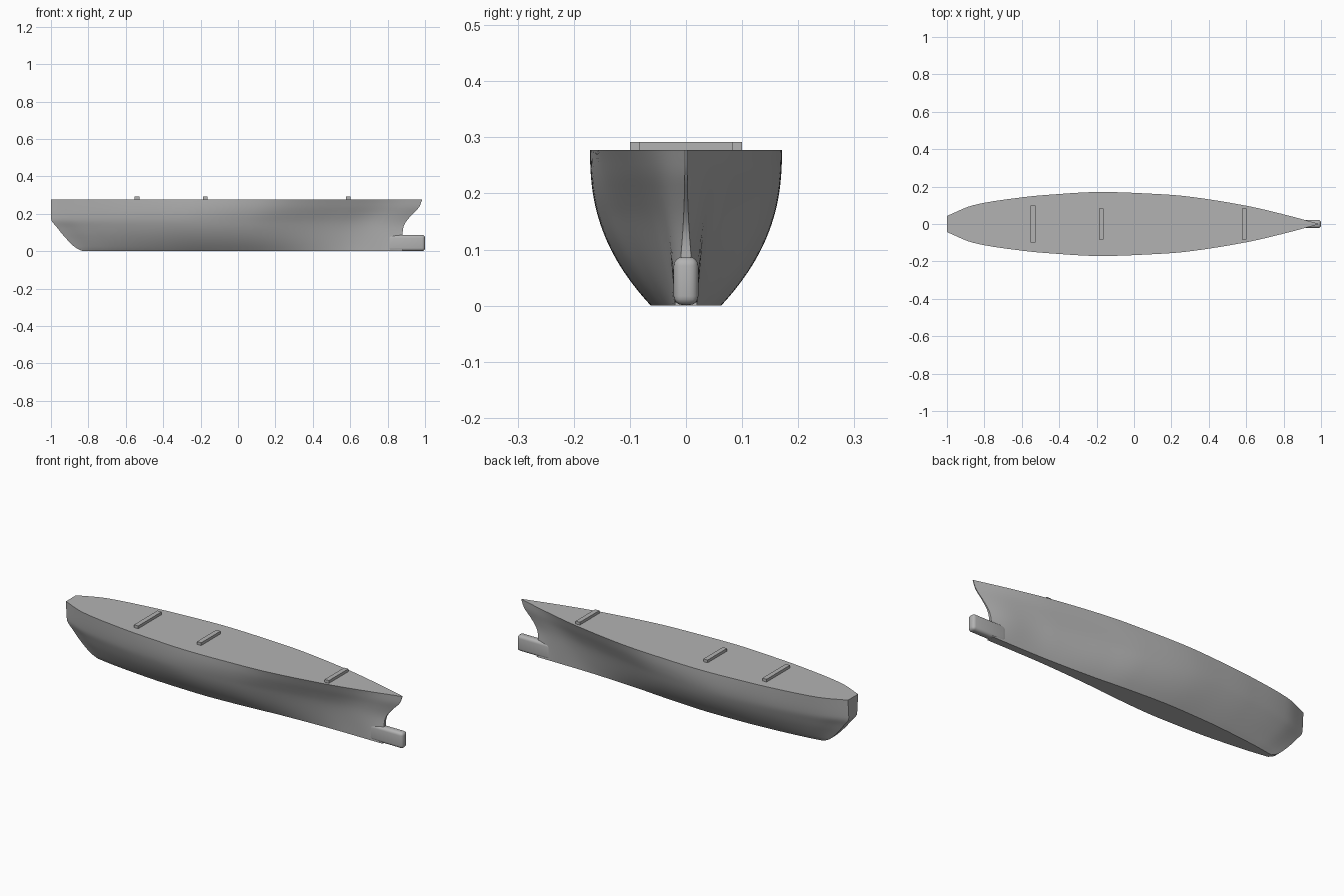
import bpy, bmesh

if "Cube" in bpy.data.objects:
    bpy.data.objects.remove(bpy.data.objects["Cube"])

DECK = 0.277

hull_grey = bpy.data.materials.new("hull_grey")
hull_grey.use_nodes = True
colour = (0.45, 0.45, 0.45, 1)
hull_grey.diffuse_color = colour
hull_grey.node_tree.nodes["Principled BSDF"].inputs["Base Color"].default_value = colour


def curve(points, u):
    """Smooth cubic interpolation through (position, value) points."""
    n = len(points)
    u = min(max(u, points[0][0]), points[-1][0])
    i = next(k for k in range(n - 1) if u <= points[k + 1][0])

    def slope(k):
        a, b = points[max(k - 1, 0)], points[min(k + 1, n - 1)]
        return (b[1] - a[1]) / (b[0] - a[0])

    (x0, y0), (x1, y1) = points[i], points[i + 1]
    h = x1 - x0
    t = (u - x0) / h
    return (y0 * (1 + 2 * t) * (1 - t) ** 2 + y1 * t * t * (3 - 2 * t)
            + h * t * (1 - t) * (slope(i) * (1 - t) - slope(i + 1) * t))


def finish(name, bm, angle=0.6):
    bmesh.ops.recalc_face_normals(bm, faces=bm.faces)
    mesh = bpy.data.meshes.new(name)
    bm.to_mesh(mesh)
    bm.free()
    mesh.materials.append(hull_grey)
    obj = bpy.data.objects.new(name, mesh)
    bpy.context.collection.objects.link(obj)
    bpy.ops.object.select_all(action="DESELECT")
    obj.select_set(True)
    bpy.context.view_layer.objects.active = obj
    bpy.ops.object.shade_smooth_by_angle(angle=angle)
    return obj


def box(name, x, y, z, bevel=0, segments=1):
    bm = bmesh.new()
    bmesh.ops.create_cube(bm, size=1)
    for v in bm.verts:
        v.co = [lo + (c + 0.5) * (hi - lo) for c, (lo, hi) in zip(v.co, (x, y, z))]
    if bevel:
        bmesh.ops.bevel(bm, geom=bm.edges[:], offset=bevel, segments=segments,
                        profile=0.5, affect="EDGES")
    return finish(name, bm)


# Hull lines: end profiles by height, then widths by fraction of length
stern_x = [(0, -0.83), (0.02, -0.87), (0.08, -0.93), (0.13, -0.97), (0.16, -0.995),
           (0.18, -1), (DECK, -1)]
bow_x = [(0, 0.88), (0.09, 0.88), (0.13, 0.885), (0.16, 0.9), (0.195, 0.93),
         (0.235, 0.968), (DECK, 0.985)]
deck_half = [(0, 0.043), (0.07, 0.1), (0.2, 0.142), (0.3, 0.16), (0.41, 0.171),
             (0.55, 0.162), (0.65, 0.147), (0.8, 0.1), (0.9, 0.055), (1, 0.002)]
floor_half = [(0, 0.012), (0.07, 0.03), (0.2, 0.052), (0.3, 0.06), (0.41, 0.062),
              (0.55, 0.048), (0.65, 0.034), (0.8, 0.022), (0.9, 0.02), (1, 0.02)]
hollow = [(0, 0.3), (0.2, 0.1), (0.41, 0), (0.55, 0.1), (0.65, 0.35), (0.8, 0.65),
          (0.9, 0.75), (1, 0)]

# Hull: closed cross-sections lofted from stern to bow
STATIONS, ROWS = 72, 28
bm = bmesh.new()
rings = []
for i in range(STATIONS + 1):
    s = i / STATIONS
    half = []
    for j in range(ROWS + 1):
        t = (j / ROWS) ** 1.3
        z = DECK * t
        k = curve(hollow, s)
        f = (1 - k) * (1 - (1 - t) ** 2.4) + k * t * t
        b, w = curve(floor_half, s), curve(deck_half, s)
        x0, x1 = curve(stern_x, z), curve(bow_x, z)
        half.append((x0 + s * (x1 - x0), b + (w - b) * f, z))
    ring = [bm.verts.new(p) for p in half]
    ring += [bm.verts.new((x, -y, z)) for x, y, z in reversed(half)]
    rings.append(ring)
count = len(rings[0])
for a, b in zip(rings, rings[1:]):
    for j in range(count):
        k = (j + 1) % count
        bm.faces.new((a[j], a[k], b[k], b[j]))
for ring in (rings[0], rings[-1]):
    for j in range(ROWS):
        bm.faces.new((ring[j], ring[j + 1], ring[count - 2 - j], ring[count - 1 - j]))
finish("hull", bm)

# Rounded ram projecting under the bow
box("bow_ram", (0.8, 1), (-0.022, 0.022), (0.001, 0.087), 0.016, 4)

# Low crossbars on the deck
for name, x, half in (("aft_crossbar", -0.54, 0.1), ("middle_crossbar", -0.175, 0.083),
                      ("forward_crossbar", 0.59, 0.083)):
    box(name, (x - 0.0125, x + 0.0125), (-half, half), (DECK - 0.01, 0.292))
